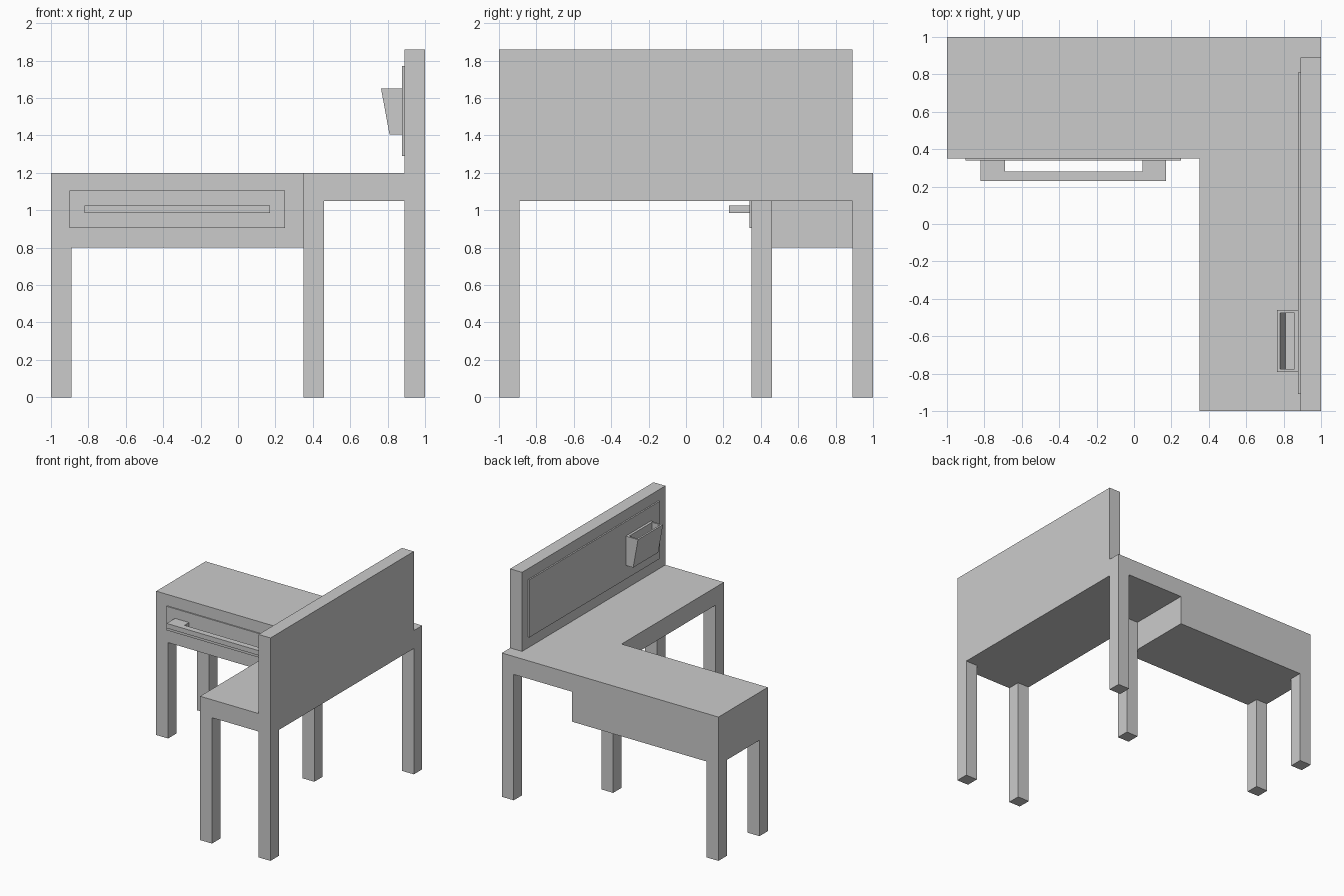
import bpy, bmesh
from mathutils import Vector

if "Cube" in bpy.data.objects:
    bpy.data.objects.remove(bpy.data.objects["Cube"])


def finish(name, bm):
    bmesh.ops.remove_doubles(bm, verts=bm.verts, dist=1e-5)
    bmesh.ops.dissolve_limit(bm, angle_limit=0.01, verts=bm.verts, edges=bm.edges)
    bmesh.ops.recalc_face_normals(bm, faces=bm.faces)
    me = bpy.data.meshes.new(name)
    bm.to_mesh(me)
    bm.free()
    ob = bpy.data.objects.new(name, me)
    bpy.context.collection.objects.link(ob)
    return ob


def joined_boxes(name, boxes):
    """One clean solid from touching boxes (x0, x1, y0, y1, z0, z1): only outer faces are kept."""
    cuts = [sorted({v for b in boxes for v in b[2 * a:2 * a + 2]}) for a in range(3)]

    def solid(idx):
        if any(i < 0 or i >= len(c) - 1 for i, c in zip(idx, cuts)):
            return False
        mid = [(c[i] + c[i + 1]) / 2 for i, c in zip(idx, cuts)]
        return any(all(b[2 * a] < mid[a] < b[2 * a + 1] for a in range(3)) for b in boxes)

    bm = bmesh.new()
    nx, ny, nz = (len(c) - 1 for c in cuts)
    for idx in ((i, j, k) for i in range(nx) for j in range(ny) for k in range(nz)):
        if not solid(idx):
            continue
        for a in range(3):
            u, w = (a + 1) % 3, (a + 2) % 3
            for side in (0, 1):
                near = list(idx)
                near[a] += 2 * side - 1
                if solid(near):
                    continue
                quad = []
                for du, dw in ((0, 0), (1, 0), (1, 1), (0, 1)):
                    p = Vector()
                    p[a] = cuts[a][idx[a] + side]
                    p[u] = cuts[u][idx[u] + du]
                    p[w] = cuts[w][idx[w] + dw]
                    quad.append(bm.verts.new(p))
                bm.faces.new(quad if side else quad[::-1])
    return finish(name, bm)


# L-shaped desk: two tops, drawer case, upright screen and six legs
LEG = 0.11
desk = [(-1, 1, 0.35, 1, 1.05, 1.2),
        (0.35, 1, -1, 0.35, 1.05, 1.2),
        (-1, 0.35, 0.35, 1, 0.8, 1.2),
        (0.89, 1, -1, 0.89, 1.2, 1.86)]
for x, y in ((-1, 0.35), (-1, 0.89), (0.35, 0.35), (0.89, 0.89), (0.35, -1), (0.89, -1)):
    desk.append((x, x + LEG, y, y + LEG, 0, 1.05))
joined_boxes("desk_frame", desk)

# Drawer front and its U-shaped pull
joined_boxes("drawer_front", [(-0.9, 0.25, 0.34, 0.35, 0.905, 1.105)])
joined_boxes("drawer_handle", [(-0.82, 0.17, 0.23, 0.28, 0.985, 1.025),
                               (-0.82, -0.69, 0.28, 0.34, 0.985, 1.025),
                               (0.045, 0.17, 0.28, 0.34, 0.985, 1.025)])

# Pin board on the screen
joined_boxes("pin_board", [(0.878, 0.89, -0.91, 0.81, 1.29, 1.77)])

# Tapered open-top paper holder: outer and inner rings joined at the rim
bm = bmesh.new()


def ring(x0, x1, y0, y1, z):
    return [bm.verts.new(p) for p in ((x0, y0, z), (x1, y0, z), (x1, y1, z), (x0, y1, z))]


rings = [ring(0.81, 0.878, -0.79, -0.46, 1.405),
         ring(0.765, 0.878, -0.79, -0.46, 1.65),
         ring(0.781, 0.857, -0.775, -0.475, 1.65),
         ring(0.81, 0.857, -0.775, -0.475, 1.49)]
for lo, hi in zip(rings, rings[1:]):
    for i in range(4):
        j = (i + 1) % 4
        bm.faces.new((lo[i], lo[j], hi[j], hi[i]))
bm.faces.new(rings[0][::-1])
bm.faces.new(rings[-1])
finish("paper_holder", bm)
